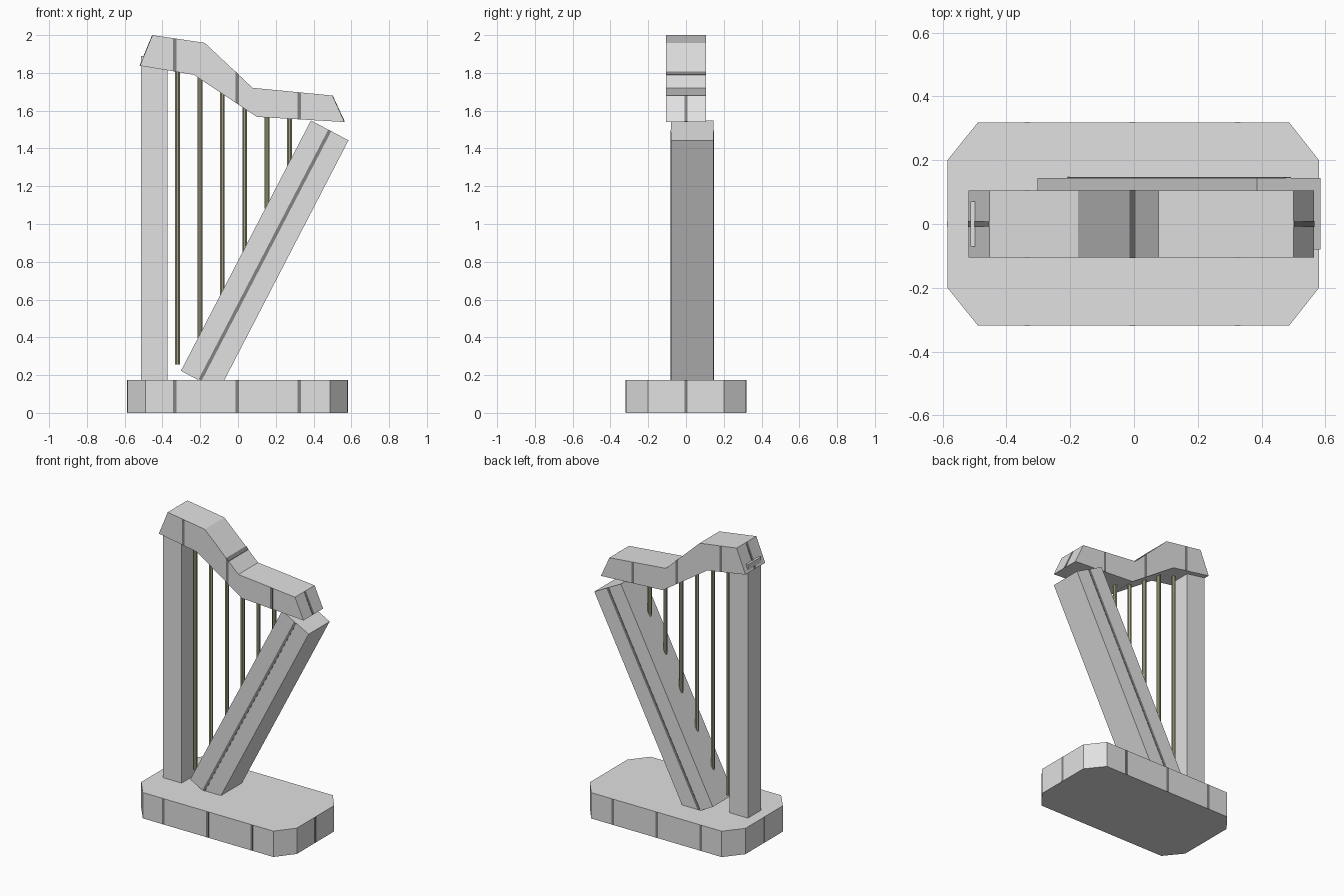
import bpy, bmesh, math
from mathutils import Vector

if "Cube" in bpy.data.objects:
    bpy.data.objects.remove(bpy.data.objects["Cube"])


def material(name, rgb):
    m = bpy.data.materials.new(name)
    m.diffuse_color = (*rgb, 1)
    m.use_nodes = True
    m.node_tree.nodes["Principled BSDF"].inputs["Base Color"].default_value = m.diffuse_color
    return m


GREY = material("light grey", (0.75, 0.75, 0.75))
DARK = material("dark grey", (0.23, 0.23, 0.23))
STRING = material("dull brass", (0.38, 0.37, 0.23))


def prism(name, pts, lo, hi, mat, axis="y"):
    """Extrude a flat outline along y (points are x, z) or z (points are x, y)."""
    def place(p, t):
        return (p[0], t, p[1]) if axis == "y" else (p[0], p[1], t)
    bm = bmesh.new()
    a = [bm.verts.new(place(p, lo)) for p in pts]
    b = [bm.verts.new(place(p, hi)) for p in pts]
    bm.faces.new(a)
    bm.faces.new(b)
    for i in range(len(pts)):
        j = (i + 1) % len(pts)
        bm.faces.new((a[i], a[j], b[j], b[i]))
    bmesh.ops.recalc_face_normals(bm, faces=bm.faces)
    me = bpy.data.meshes.new(name)
    bm.to_mesh(me)
    bm.free()
    me.materials.append(mat)
    ob = bpy.data.objects.new(name, me)
    bpy.context.collection.objects.link(ob)
    return ob


def band(name, p, q, width, lo, hi):
    """Dark seam running from p to q in the xz plane."""
    p, q = Vector(p), Vector(q)
    d = (q - p).normalized()
    n = Vector((-d.y, d.x)) * width / 2
    return prism(name, [p - n, q - n, q + n, p + n], lo, hi, DARK)


def height(line, x):
    """Height of a polyline at x."""
    for (x0, z0), (x1, z1) in zip(line, line[1:]):
        if x0 <= x <= x1:
            return z0 + (z1 - z0) * (x - x0) / (x1 - x0)


SEAMS = (-0.335, -0.005, 0.325)
W, P = 0.018, 0.002

# base with cut corners
prism("base", [(-0.49, -0.318), (0.487, -0.318), (0.58, -0.2), (0.58, 0.2),
               (0.487, 0.318), (-0.49, 0.318), (-0.585, 0.2), (-0.585, -0.2)],
      0, 0.175, GREY, "z")
for x in SEAMS:
    band("base_seam", (x, 0.001), (x, 0.174), W, -0.318 - P, 0.318 + P)
band("base_end_seam", (-0.585 - P, 0.0875), (0.58 + P, 0.0875), 0.172, -W / 2, W / 2)

# upright column, its top corner poking through the neck
prism("column", [(-0.513, 0.17), (-0.373, 0.17), (-0.373, 1.89), (-0.513, 1.89)],
      -0.07, 0.07, GREY)

# slanted sound box
prism("sound_box", [(-0.302, 0.223), (-0.102, 0.116), (0.585, 1.443), (0.386, 1.548)],
      -0.08, 0.145, GREY)
band("sound_box_seam", (-0.2, 0.175), (0.485, 1.494), W, -0.08 - P, 0.145 + P)

# curved neck on top
TOP = [(-0.453, 2.0), (-0.176, 1.959), (0.077, 1.721), (0.5, 1.68)]
LOW = [(-0.519, 1.838), (-0.234, 1.79), (0.1, 1.567), (0.564, 1.54)]
prism("neck", TOP + LOW[::-1], -0.105, 0.105, GREY)
for i, x in enumerate(SEAMS):
    a, b = x - W / 2, x + W / 2
    up = P if i == 1 else -P
    prism("neck_seam", [(a, height(LOW, a) + P), (b, height(LOW, b) + P),
                        (b, height(TOP, b) + up), (a, height(TOP, a) + up)],
          -0.105 - P, 0.105 + P, DARK)
band("neck_left_seam", (-0.519, 1.839), (-0.453, 1.999), 2 * P, -W / 2, W / 2)
band("neck_right_seam", (0.564, 1.541), (0.5, 1.679), 2 * P, -W / 2, W / 2)

# strings, from the neck down to the sound box
for i in range(6):
    x = -0.32 + i * 0.1185
    bottom = 0.255 if i == 0 else 0.223 + (x + 0.302) * 1.926 - 0.02
    r = 0.0135
    ring = [(x + r * math.cos(k * math.pi / 4 + math.pi / 8),
             r * math.sin(k * math.pi / 4 + math.pi / 8)) for k in range(8)]
    prism(f"string_{i + 1}", ring, bottom, height(LOW, x) + 0.03, STRING, "z")
